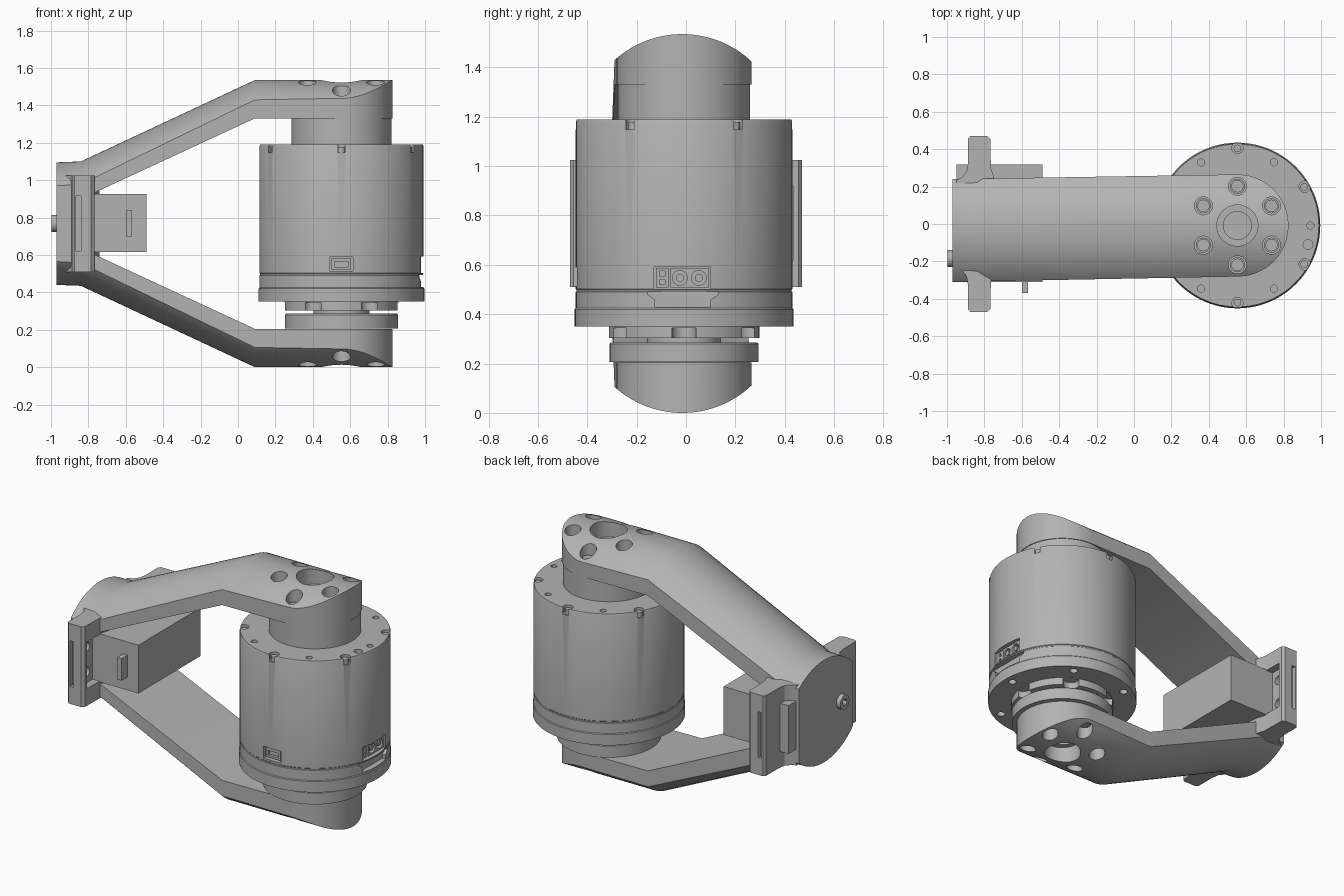
import bpy, bmesh, math
from mathutils import Matrix, Vector

cube = bpy.data.objects.get("Cube")
if cube:
    bpy.data.objects.remove(cube, do_unlink=True)

grey = bpy.data.materials.new("plain_grey")
grey.use_nodes = True
colour = (0.45, 0.45, 0.45, 1)
grey.diffuse_color = colour
grey.node_tree.nodes["Principled BSDF"].inputs["Base Color"].default_value = colour

CX, CY, MID = 0.553, -0.008, 0.7675      # motor axis and mirror height


# ---- helpers ----
def finish(name, bm):
    bmesh.ops.recalc_face_normals(bm, faces=bm.faces)
    mesh = bpy.data.meshes.new(name)
    bm.to_mesh(mesh)
    bm.free()
    mesh.materials.append(grey)
    ob = bpy.data.objects.new(name, mesh)
    bpy.context.collection.objects.link(ob)
    return ob


def loft(bm, rings):
    rows = [[bm.verts.new(p) for p in ring] for ring in rings]
    n = len(rows[0])
    for a, b in zip(rows, rows[1:]):
        for i in range(n):
            bm.faces.new((a[i], a[(i + 1) % n], b[(i + 1) % n], b[i]))
    bm.faces.new(rows[0])
    bm.faces.new(rows[-1])


def prism(bm, pts, lo, hi, axis="z"):
    place = {"z": lambda a, b, h: (a, b, h), "x": lambda a, b, h: (h, a, b),
             "y": lambda a, b, h: (a, h, b)}[axis]
    loft(bm, [[place(a, b, h) for a, b in pts] for h in (lo, hi)])


def box(bm, x, y, z):
    prism(bm, [(x[0], y[0]), (x[1], y[0]), (x[1], y[1]), (x[0], y[1])], *z)


def cyl(bm, u, v, r, lo, hi, axis="z", n=32):
    ring = [math.tau * i / n for i in range(n)]
    prism(bm, [(u + r * math.cos(a), v + r * math.sin(a)) for a in ring], lo, hi, axis)


def turned(bm, profile, n=96):
    loft(bm, [[(CX + r * math.cos(math.tau * i / n), CY + r * math.sin(math.tau * i / n), z)
               for i in range(n)] for r, z in profile])


def around(radius, start, count=6):
    for i in range(count):
        a = math.radians(start) + math.tau * i / count
        yield CX + radius * math.cos(a), CY + radius * math.sin(a)


def boolean(ob, bm, operation="DIFFERENCE"):
    cutter = finish("cutter", bm)
    cutter.hide_render = True
    mod = ob.modifiers.new("cut", "BOOLEAN")
    mod.operation, mod.solver, mod.object = operation, "EXACT", cutter
    bpy.context.view_layer.update()
    mesh = bpy.data.meshes.new_from_object(ob.evaluated_get(bpy.context.evaluated_depsgraph_get()))
    ob.modifiers.clear()
    ob.data = mesh
    bpy.data.objects.remove(cutter, do_unlink=True)


# ---- yoke: bent C profile with a crowned outer face ----
upper = [(-0.97, 1.095, 1), (-0.84, 1.1, 1), (0.09, 1.535, 1), (0.85, 1.535, 1),
         (0.85, 1.33, 0), (0.09, 1.33, 0), (-0.86, 0.89, 0)]
bm = bmesh.new()
rings, crown, steps = [], 0.411, 32
for j in range(steps + 1):
    d = -0.33 + 0.66 * j / steps
    drop = crown - math.sqrt(crown ** 2 - d * d)
    half = [(x, z - drop * k) for x, z, k in upper]
    ring = half + [(x, 2 * MID - z) for x, z in reversed(half)]
    rings.append([(x, d - 0.015, z) for x, z in ring])
loft(bm, rings)
yoke = finish("yoke", bm)

# plan outline: tapering sides and a round end over the motor
bm = bmesh.new()
plan = [(-0.98, 0.24), (-0.98, -0.31)]
for i in range(41):
    a = -math.pi / 2 + math.pi * i / 40
    plan.append((CX + 0.273 * math.cos(a), CY + 0.273 * math.sin(a)))
prism(bm, plan, -0.1, 1.7)
boolean(yoke, bm, "INTERSECT")

# counterbores, centre bores and their stepped floors
bm = bmesh.new()
for x, y in around(0.21, 30):
    cyl(bm, x, y, 0.048, 1.40, 1.7)
    cyl(bm, x, y, 0.048, -0.2, 2 * MID - 1.40)
cyl(bm, CX, CY, 0.11, 1.43, 1.7)
cyl(bm, CX, CY, 0.11, -0.2, 2 * MID - 1.43)
boolean(yoke, bm)
bm = bmesh.new()
cyl(bm, CX, CY, 0.075, 1.37, 1.5)
cyl(bm, CX, CY, 0.075, 0.04, 2 * MID - 1.37)
boolean(yoke, bm)

# socket screws in the counterbores
bm = bmesh.new()
for x, y in around(0.21, 30):
    for lo, hi in ((1.39, 1.43), (1.38, 1.42)):
        r = 0.033 if hi > 1.425 else 0.04
        cyl(bm, x, y, r, lo, hi, n=20)
        cyl(bm, x, y, r, 2 * MID - hi, 2 * MID - lo, n=20)
finish("yoke_screws", bm)

# ---- motor housing ----
bm = bmesh.new()
turned(bm, [(0.30, 0.35), (0.443, 0.35), (0.443, 0.42), (0.439, 0.425), (0.439, 0.49),
            (0.436, 0.493), (0.436, 0.5), (0.439, 0.503), (0.439, 1.18), (0.435, 1.19), (0.2, 1.19)])
motor = finish("motor_housing", bm)

bm = bmesh.new()
for x, y in around(0.415, 30):                 # rim notches
    cyl(bm, x, y, 0.03, 1.148, 1.3, n=24)
for x, y in around(0.39, 0):                   # small screw holes
    cyl(bm, x, y, 0.019, 1.15, 1.3, n=20)
    cyl(bm, x, y, 0.024, 0.2, 0.39, n=20)
cyl(bm, 0.93, -0.11, 0.026, 1.15, 1.3, n=20)
box(bm, (0.49, 0.615), (-0.6, -0.41), (0.515, 0.59))       # front port
box(bm, (0.93, 1.1), (-0.13, 0.10), (0.503, 0.592))        # side port
prism(bm, [(-0.155, 0.492), (0.13, 0.492), (0.13, 0.48), (0.10, 0.458), (0.10, 0.43),
           (-0.125, 0.43), (-0.125, 0.458), (-0.155, 0.48)], 0.955, 1.1, "x")
boolean(motor, bm)

bm = bmesh.new()
for x, y in around(0.412, 30):
    cyl(bm, x, y, 0.02, 1.14, 1.178, n=20)
finish("rim_screws", bm)

# ---- ports ----
bm = bmesh.new()
box(bm, (0.50, 0.605), (-0.432, -0.40), (0.522, 0.583))
front_port = finish("front_port", bm)
bm = bmesh.new()
box(bm, (0.515, 0.59), (-0.5, -0.415), (0.535, 0.565))
boolean(front_port, bm)

bm = bmesh.new()
box(bm, (0.92, 0.97), (-0.062, 0.094), (0.508, 0.587))
box(bm, (0.92, 0.965), (-0.122, -0.07), (0.508, 0.587))
side_port = finish("side_port", bm)
bm = bmesh.new()
for y in (-0.025, 0.052):
    cyl(bm, y, 0.547, 0.03, 0.945, 1.1, "x", 24)
for z in (0.53, 0.565):
    box(bm, (0.945, 1.1), (-0.107, -0.085), (z - 0.01, z + 0.01))
boolean(side_port, bm)
bm = bmesh.new()
for y in (-0.025, 0.052):
    cyl(bm, y, 0.547, 0.016, 0.93, 0.968, "x", 16)
finish("port_pins", bm)

# ---- hubs between motor and yoke ----
bm = bmesh.new()
turned(bm, [(0.268, 1.18), (0.268, 1.331)])
finish("upper_hub", bm)
bm = bmesh.new()
turned(bm, [(0.302, 0.207), (0.302, 0.28), (0.296, 0.286)])
turned(bm, [(0.15, 0.28), (0.15, 0.36)])
finish("lower_hub", bm)
bm = bmesh.new()
turned(bm, [(0.305, 0.303), (0.305, 0.355)])
collar = finish("lower_collar", bm)
bm = bmesh.new()
for x, y in around(0.305, 0):
    cyl(bm, x, y, 0.05, 0.25, 0.345, n=24)
boolean(collar, bm)

# ---- servo inside the yoke ----
bm = bmesh.new()
box(bm, (-0.95, -0.49), (-0.31, 0.318), (0.615, 0.925))
box(bm, (-0.60, -0.567), (-0.37, -0.30), (0.70, 0.84))
finish("servo_body", bm)

# ---- mounting ears on both sides ----
ear = [(-0.95, 0.15), (-0.95, 0.235), (-0.92, 0.25), (-0.895, 0.28), (-0.887, 0.33), (-0.887, 0.455),
       (-0.875, 0.47), (-0.785, 0.47), (-0.768, 0.455), (-0.765, 0.30), (-0.75, 0.255), (-0.74, 0.15)]
for side, name in ((1, "left_ear"), (-1, "right_ear")):
    bm = bmesh.new()
    prism(bm, [(x, side * y) for x, y in ear], 0.51, 1.025)
    ob = finish(name, bm)
    bm = bmesh.new()
    near = sorted((side * 0.30, side * 0.435))
    box(bm, (-0.815, -0.6), near, (0.62, 0.92))
    box(bm, (-0.865, -0.84), sorted((side * 0.445, side * 0.6)), (0.62, 0.915))
    boolean(ob, bm)
    bm = bmesh.new()
    for z in (0.69, 0.85):
        cyl(bm, side * 0.37, z, 0.03, -0.87, -0.7, "x", 20)
    boolean(ob, bm)

# ---- output shaft on the end wall ----
bm = bmesh.new()
cyl(bm, -0.185, MID, 0.046, -0.998, -0.95, "x")
shaft = finish("shaft", bm)
bm = bmesh.new()
cyl(bm, -0.185, MID, 0.022, -1.1, -0.975, "x", 6)
boolean(shaft, bm)

# smooth curved faces, keep edges sharp
bpy.ops.object.select_all(action="DESELECT")
for ob in bpy.context.collection.objects:
    if ob.type == "MESH":
        ob.select_set(True)
        bpy.context.view_layer.objects.active = ob
bpy.ops.object.shade_smooth_by_angle(angle=math.radians(25))
